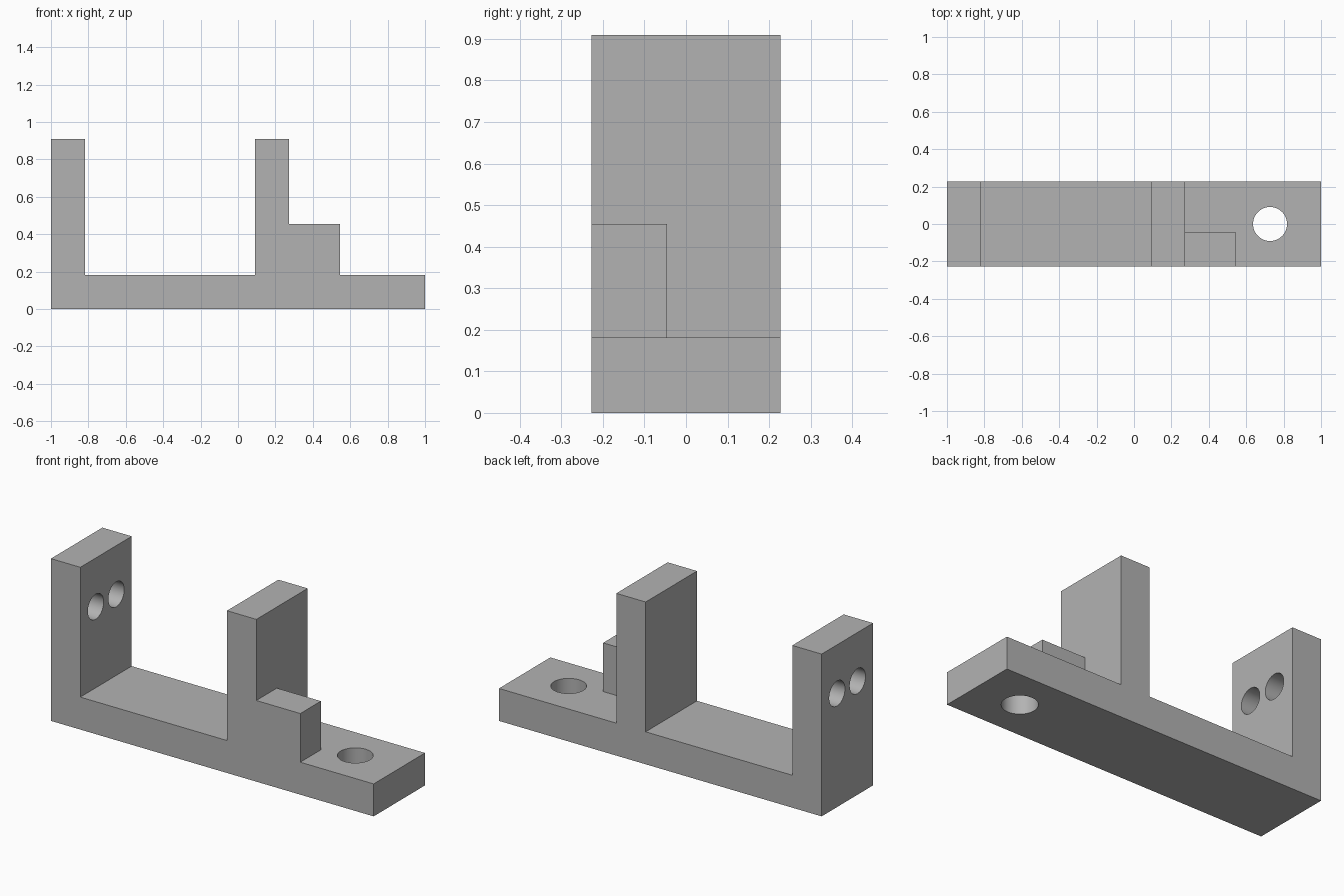
import bpy, bmesh, math
from mathutils import Matrix

cube = bpy.data.objects.get("Cube")
if cube:
    bpy.data.objects.remove(cube)

U = 1 / 11            # module: the bracket is 22 modules long
HALF_DEPTH = 2.5 * U

grey = bpy.data.materials.new("plain grey")
grey.use_nodes = True
grey.diffuse_color = (0.45, 0.45, 0.45, 1)
grey.node_tree.nodes["Principled BSDF"].inputs["Base Color"].default_value = (0.45, 0.45, 0.45, 1)


def add_object(name, bm):
    bmesh.ops.recalc_face_normals(bm, faces=bm.faces)
    mesh = bpy.data.meshes.new(name)
    bm.to_mesh(mesh)
    bm.free()
    mesh.materials.append(grey)
    obj = bpy.data.objects.new(name, mesh)
    bpy.context.collection.objects.link(obj)
    return obj


def extrude_profile(name, points, y0, y1):
    """Extrude an (x, z) outline, given in modules, from y0 to y1."""
    bm = bmesh.new()
    verts = [bm.verts.new(((x - 11) * U, y0, z * U)) for x, z in points]
    face = bm.faces.new(verts)
    result = bmesh.ops.extrude_face_region(bm, geom=[face])
    moved = [g for g in result["geom"] if isinstance(g, bmesh.types.BMVert)]
    bmesh.ops.translate(bm, verts=moved, vec=(0, y1 - y0, 0))
    return add_object(name, bm)


def cylinder(name, centre, radius, length, axis):
    bm = bmesh.new()
    matrix = Matrix.Translation(centre)
    if axis == "X":
        matrix = matrix @ Matrix.Rotation(math.pi / 2, 4, "Y")
    bmesh.ops.create_cone(bm, cap_ends=True, segments=64, radius1=radius,
                          radius2=radius, depth=length, matrix=matrix)
    return add_object(name, bm)


def combine(target, tool, operation):
    mod = target.modifiers.new(tool.name, "BOOLEAN")
    mod.operation, mod.solver, mod.object = operation, "EXACT", tool
    bpy.context.view_layer.objects.active = target
    bpy.ops.object.modifier_apply(modifier=mod.name)
    bpy.data.objects.remove(tool)


# Base plate with end post and middle post
bracket = extrude_profile("bracket", [
    (0, 0), (22, 0), (22, 2), (14, 2), (14, 10), (12, 10),
    (12, 2), (2, 2), (2, 10), (0, 10)], -HALF_DEPTH, HALF_DEPTH)

# Small support block beside the middle post
block = extrude_profile("support_block", [(13, 1), (17, 1), (17, 5), (13, 5)],
                        -HALF_DEPTH, -HALF_DEPTH + 2 * U)
combine(bracket, block, "UNION")

# Mounting hole through the base
combine(bracket, cylinder("mounting_hole", (8 * U, 0, U), U, 4 * U, "Z"), "DIFFERENCE")

# Twin holes through the end post
for side in (-1, 1):
    hole = cylinder("post_hole", (-10 * U, side * U, 7 * U), 0.07, 4 * U, "X")
    combine(bracket, hole, "DIFFERENCE")

# Merge coplanar faces, then smooth only the hole walls
bm = bmesh.new()
bm.from_mesh(bracket.data)
bmesh.ops.remove_doubles(bm, verts=bm.verts, dist=1e-5)
bmesh.ops.dissolve_limit(bm, angle_limit=math.radians(1), verts=bm.verts, edges=bm.edges)
bm.to_mesh(bracket.data)
bm.free()
bpy.ops.object.select_all(action="DESELECT")
bracket.select_set(True)
bpy.context.view_layer.objects.active = bracket
bpy.ops.object.shade_smooth_by_angle(angle=math.radians(30))
